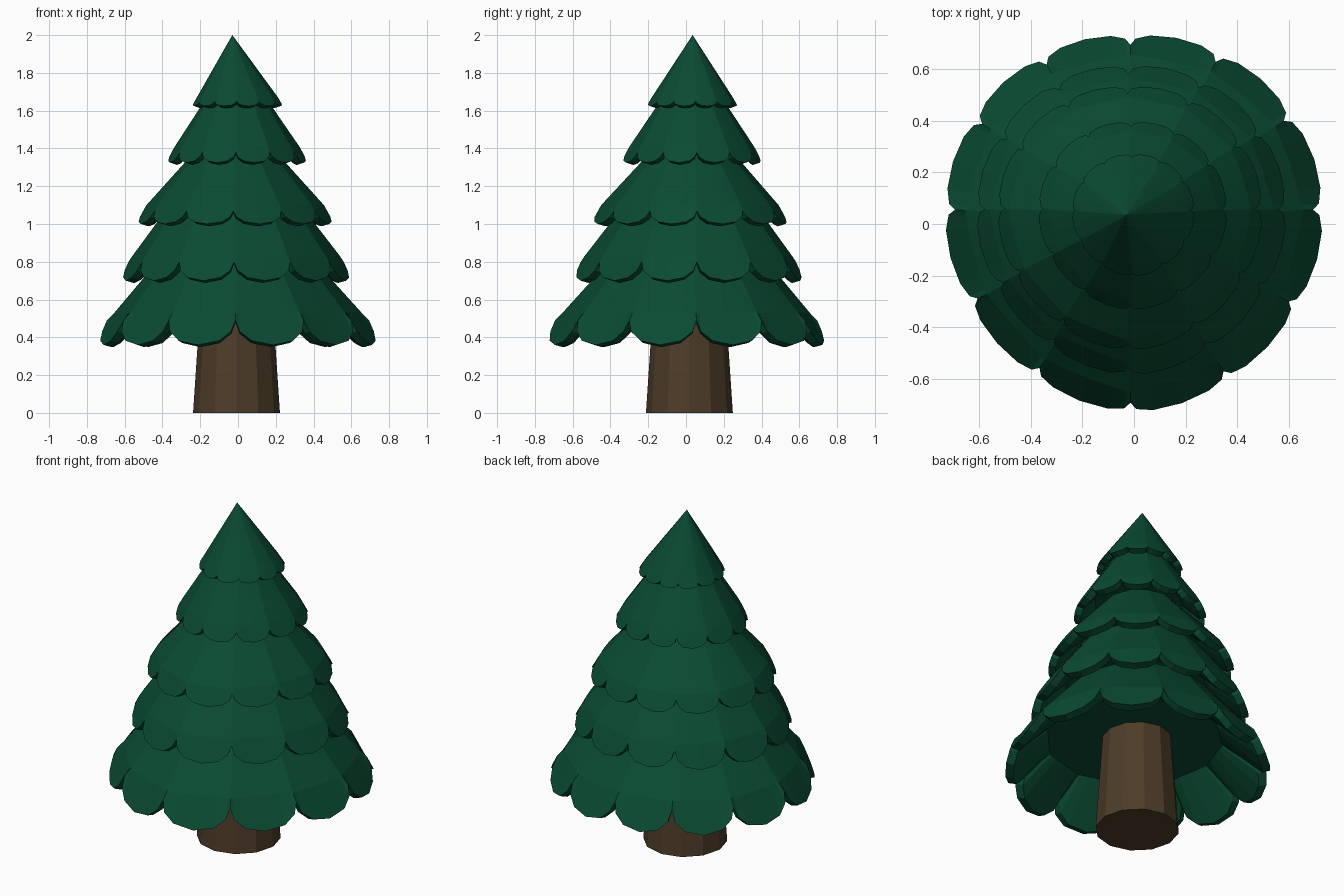
import bpy, bmesh, math
from mathutils import Vector

if "Cube" in bpy.data.objects:
    bpy.data.objects.remove(bpy.data.objects["Cube"])


def material(name, rgb):
    m = bpy.data.materials.new(name)
    m.diffuse_color = (*rgb, 1)
    m.use_nodes = True
    m.node_tree.nodes["Principled BSDF"].inputs["Base Color"].default_value = m.diffuse_color
    return m


GREEN = material("pine green", (0.003, 0.070, 0.033))
BROWN = material("bark brown", (0.076, 0.046, 0.022))
SIDES = 12
# position across one lobe, how far the hem drops there, how far it bulges out
LOBE = [(0, 0, 0), (0.06, 0.45, 0.6), (0.22, 0.83, 0.92), (0.5, 1, 1),
        (0.78, 0.83, 0.92), (0.94, 0.45, 0.6)]


def spoke(i):
    a = math.tau * i / SIDES
    a += 0.08 * math.cos(a) + 0.02 * math.sin(a)    # slightly uneven lobes
    return Vector((math.cos(a), math.sin(a), 0))


def uneven(n):
    # hem is a little wider to the back, narrower to the front, on diagonals
    return 1 + abs(n.x) * (0.06 * n.y - 0.025 * abs(n.y))


def finish(bm, name, mat):
    bmesh.ops.remove_doubles(bm, verts=bm.verts, dist=0.0005)
    bmesh.ops.recalc_face_normals(bm, faces=bm.faces)
    me = bpy.data.meshes.new(name)
    bm.to_mesh(me)
    bm.free()
    me.materials.append(mat)
    bpy.context.collection.objects.link(bpy.data.objects.new(name, me))


def tier(name, c, c_top, R, z_low, z_notch, mid, top, last=False):
    bm = bmesh.new()
    r_notch = R * 0.945
    lip = 0.03 + 0.02 * R
    rings = [[] for _ in range(5)]
    for i in range(SIDES):
        for t, drop, out in LOBE:
            d = spoke(i).lerp(spoke(i + 1), t)      # flat panel direction
            n = d.normalized()                      # round hem direction
            u = uneven(n)
            r = (r_notch + (R - r_notch) * out) * u
            z = z_notch + (z_low - z_notch) * drop
            pts = [
                Vector((*c_top, top[1])) + d * top[0],
                Vector((*c, mid[1])) + d.lerp(n, 0.35) * mid[0] * u,
                Vector((*c, z)) + n * r,
                Vector((*c, z - 0.012)) + n * (r - lip),
                Vector((*c, z_notch + 0.11 * R)) + d * R * 0.66,
            ]
            for ring, p in zip(rings, pts):
                ring.append(bm.verts.new(p))
    n = len(rings[0])
    # outer skirt, hem thickness and underside
    for a, b in zip(rings, rings[1:]):
        for k in range(n):
            j = (k + 1) % n
            bm.faces.new((a[k], b[k], b[j], a[j]))
    bm.faces.new(rings[4])                          # flat ceiling
    if not last:
        bm.faces.new(rings[0][::-1])                # hidden top
    finish(bm, name, GREEN)


# five overlapping foliage skirts, bottom to top
tier("foliage_bottom", (0, 0), (-0.01, 0.012), 0.735, 0.36, 0.49,
     (0.655, 0.53), (0.385, 0.84))
tier("foliage_lower", (-0.01, 0.012), (-0.015, 0.02), 0.603, 0.70, 0.80,
     (0.55, 0.83), (0.34, 1.11))
tier("foliage_middle", (-0.015, 0.02), (-0.015, 0.03), 0.515, 1.00, 1.07,
     (0.47, 1.10), (0.20, 1.40))
tier("foliage_upper", (-0.005, 0.03), (-0.01, 0.033), 0.367, 1.325, 1.38,
     (0.33, 1.41), (0.15, 1.68))
tier("foliage_top", (-0.003, 0.033), (-0.03, 0.035), 0.238, 1.625, 1.65,
     (0.215, 1.67), (0.0004, 2.0), last=True)

# tapered trunk reaching up into the lowest skirt
bm = bmesh.new()
bmesh.ops.create_cone(bm, cap_ends=True, segments=SIDES, radius1=0.23,
                      radius2=0.19, depth=0.6)
bmesh.ops.translate(bm, verts=bm.verts, vec=(-0.008, 0.018, 0.3))
finish(bm, "trunk", BROWN)
